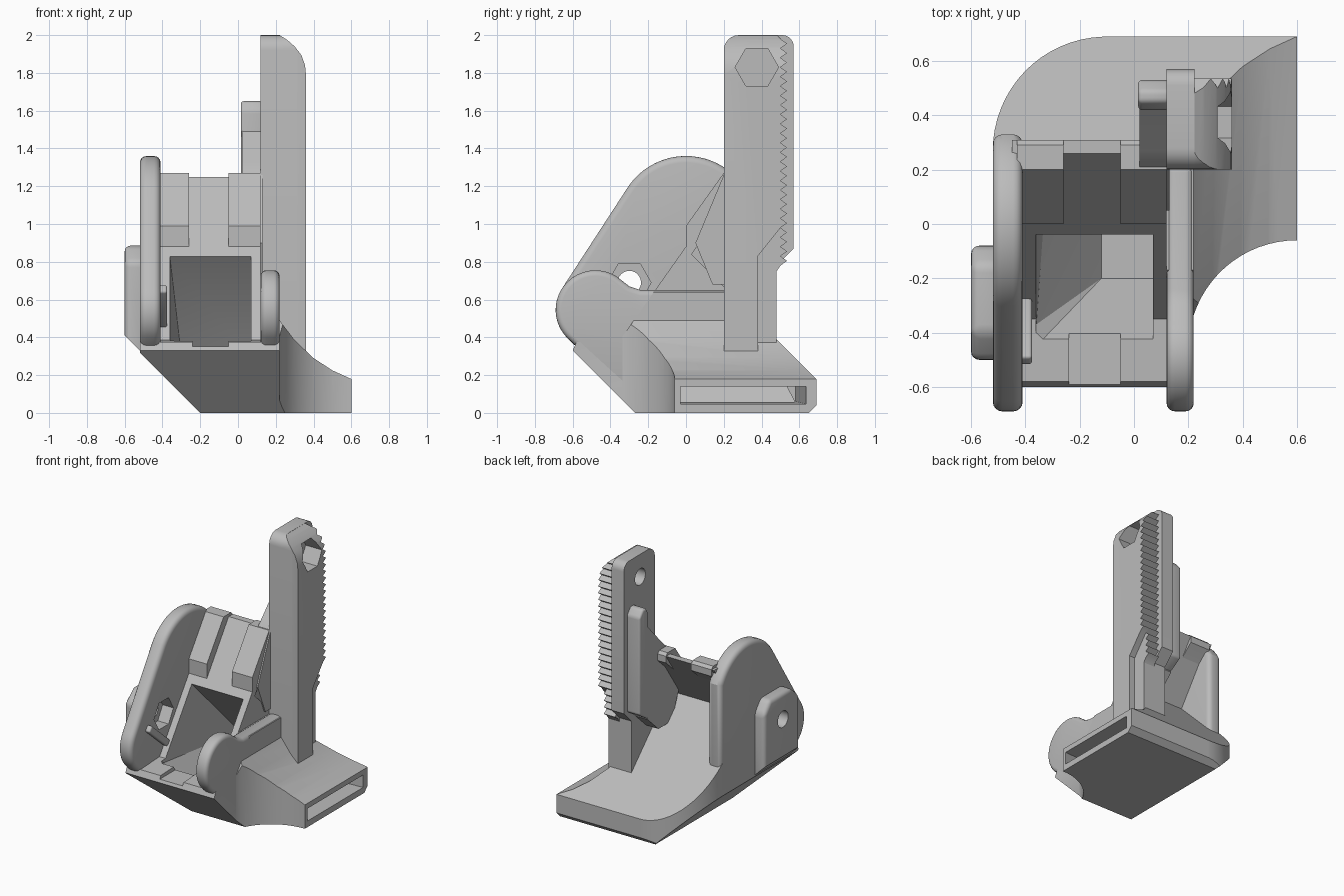
import bpy, bmesh
from math import sin, cos, radians
from mathutils import Vector

if "Cube" in bpy.data.objects:
    bpy.data.objects.remove(bpy.data.objects["Cube"], do_unlink=True)

grey = bpy.data.materials.new("light_grey")
grey.use_nodes = True
grey.diffuse_color = (0.5, 0.5, 0.5, 1)
grey.node_tree.nodes["Principled BSDF"].inputs["Base Color"].default_value = (0.5, 0.5, 0.5, 1)
parts = []


def activate(ob):
    bpy.ops.object.select_all(action='DESELECT')
    bpy.context.view_layer.objects.active = ob
    ob.select_set(True)


def finish(name, bm, keep=True):
    bmesh.ops.recalc_face_normals(bm, faces=bm.faces)
    me = bpy.data.meshes.new(name)
    bm.to_mesh(me)
    bm.free()
    me.materials.append(grey)
    ob = bpy.data.objects.new(name, me)
    bpy.context.collection.objects.link(ob)
    if keep:
        parts.append(ob)
    return ob


def prism(name, pts, axis, a, b, bevel=0, keep=True):
    """Extrude a flat profile along one axis from a to b."""
    place = {'x': lambda p, t: (t, p[0], p[1]),
             'y': lambda p, t: (p[0], t, p[1]),
             'z': lambda p, t: (p[0], p[1], t)}[axis]
    bm = bmesh.new()
    face = bm.faces.new([bm.verts.new(place(p, a)) for p in pts])
    ext = bmesh.ops.extrude_face_region(bm, geom=[face])
    shift = Vector(place((0, 0), b - a))
    bmesh.ops.translate(bm, vec=shift, verts=[v for v in ext["geom"] if isinstance(v, bmesh.types.BMVert)])
    ob = finish(name, bm, keep)
    if bevel:
        activate(ob)
        mod = ob.modifiers.new("round", 'BEVEL')
        mod.width, mod.segments, mod.limit_method = bevel, 4, 'ANGLE'
        bpy.ops.object.modifier_apply(modifier=mod.name)
    return ob


def hull(name, pts):
    bm = bmesh.new()
    for p in pts:
        bm.verts.new(p)
    res = bmesh.ops.convex_hull(bm, input=bm.verts)
    loose = {g for g in res["geom_interior"] if isinstance(g, bmesh.types.BMVert)}
    bmesh.ops.delete(bm, geom=list(loose), context='VERTS')
    return finish(name, bm, False)


def cut(ob, tool, op='DIFFERENCE', drop=True):
    activate(ob)
    mod = ob.modifiers.new("cut", 'BOOLEAN')
    mod.operation, mod.object, mod.solver = op, tool, 'EXACT'
    bpy.ops.object.modifier_apply(modifier=mod.name)
    if drop:
        bpy.data.objects.remove(tool, do_unlink=True)


def arc(cx, cy, r, a0, a1, n=10):
    angles = [radians(a0 + (a1 - a0) * i / n) for i in range(n + 1)]
    return [(cx + r * cos(a), cy + r * sin(a)) for a in angles]


def box(y0, y1, z0, z1):
    return [(y0, z0), (y1, z0), (y1, z1), (y0, z1)]


# Duct body with the tilted panel: side profile trimmed by plan and front outlines
side = [(-0.27, 0), (0.65, 0), (0.69, 0.04), (0.69, 0.18), (0.03, 0.84), (0.31, 1.25),
        (0.26, 1.25), (-0.35, 0.385), (-0.58, 0.375), (-0.6, 0.33)]
plan = ([(-0.52, -0.65), (0.22, -0.65)] + arc(0.6, -0.46, 0.4, 162, 90, 14)
        + [(0.6, 0.7), (-0.1, 0.69)] + arc(-0.1, 0.27, 0.42, 92, 180, 16))
front = [(-0.19, -0.01), (0.61, -0.01), (0.61, 0.175), (0.5, 0.225), (0.4, 0.29), (0.3, 0.385),
         (0.22, 0.49), (0.22, 0.64), (0.12, 0.64), (0.12, 1.3), (-0.45, 1.3), (-0.45, 0.6),
         (-0.53, 0.6), (-0.53, 0.33)]
body = prism("duct_body", side, 'x', -0.7, 0.7)
cut(body, prism("plan_trim", plan, 'z', -0.1, 1.4, keep=False), 'INTERSECT')
cut(body, prism("front_trim", front, 'y', -0.8, 0.8, keep=False), 'INTERSECT')

# Hollow duct from the panel window to the outlet slot
window = [(x, y, z) for x in (-0.36, 0.07)
          for y, z in ((-0.37, 0.36), (-0.03, 0.82), (-0.45, 0.42), (-0.11, 0.9))]
floor = [(x, y, 0.05) for x in (-0.12, 0.07) for y in (-0.2, 0.58)]
rear = [(x, 0.45, 0.3) for x in (-0.3, 0.07)]
cut(body, hull("intake_cut", window + floor + rear))
inner = [(0, y, z) for y in (-0.15, 0.58) for z in (0.06, 0.2)]
slot = [(0.65, y, z) for y in (-0.02, 0.64) for z in (0.045, 0.135)]
cut(body, hull("outlet_cut", inner + slot))
cut(body, prism("sill_notch", box(-0.7, -0.3, 0.352, 0.42), 'x', -0.24, -0.05, keep=False))

# Raised pads at the top of the panel
pad = [(0, 0.87), (0, 0.99), (0.2, 1.27), (0.29, 1.27), (0.31, 1.25), (0.31, 1.2), (0.2, 1.1)]
for label, a, b in (("right_pad", -0.43, -0.26), ("left_pad", -0.05, 0.12)):
    prism(label, pad, 'x', a, b)

# Tall side plate with its nut boss
tall = (arc(0, 0.99, 0.37, 27, 145, 20) + arc(-0.48, 0.545, 0.21, 145, 225, 12)
        + [(-0.56, 0.33), (0.33, 0.33)])
plate = prism("tall_side_plate", tall, 'x', -0.52, -0.41, 0.035)
boss = prism("nut_boss", [(-0.5, 0.3), (-0.08, 0.3), (-0.08, 0.8), (-0.15, 0.885), (-0.4, 0.885), (-0.5, 0.8)],
             'x', -0.6, -0.48, 0.03)
under = [(-0.7, 0.51), (-0.7, 0.1), (-0.29, 0.1)]
cut(boss, prism("boss_trim", under, 'y', -0.8, 0.4, keep=False))
hole = prism("hole_cut", arc(-0.3, 0.69, 0.062, 0, 345, 23), 'x', -0.8, -0.3, keep=False)
cut(plate, hole, drop=False)
cut(boss, hole)
nut = prism("nut_cut", arc(-0.3, 0.69, 0.115, 0, 300, 5), 'x', -0.5, -0.3, keep=False)
cut(plate, nut, drop=False)
cut(boss, nut)
prism("plate_rib", [(-0.52, 0.64), (-0.49, 0.68), (-0.27, 0.49), (-0.3, 0.45)], 'x', -0.43, -0.375, 0.012)

# Low side plate with rounded front lobe
low = ([(0.22, 0.3), (0.22, 0.65), (-0.24, 0.65), (-0.3, 0.67)]
       + arc(-0.48, 0.545, 0.21, 58, 225, 20) + [(-0.3, 0.1), (0, 0.25)])
prism("low_side_plate", low, 'x', 0.12, 0.22, 0.03)

# Upright arm: back plate, toothed layers and end rounding
prism("arm_plate", [(0.2, 0.25), (0.48, 0.25), (0.48, 0.78), (0.57, 0.87)]
      + arc(0.51, 1.94, 0.06, 0, 90, 6) + arc(0.28, 1.92, 0.08, 90, 180, 6), 'x', 0.12, 0.222)


def teeth(z0, z1, pitch=0.05):
    n = round((z1 - z0) / pitch)
    return [(0.5 if k % 2 == 0 else 0.535, z0 + k * pitch / 2) for k in range(2 * n + 1)]


top = [(0.48, 2.0)] + arc(0.28, 1.92, 0.08, 90, 180, 6)
inner_rack = prism("inner_rack", [(0.2, 0.25), (0.48, 0.25), (0.48, 0.75)] + teeth(0.78, 1.98) + top,
                   'x', 0.22, 0.312)
outer_rack = prism("outer_rack", [(0.2, 0.25), (0.38, 0.25), (0.38, 0.83)] + teeth(0.98, 1.98) + top,
                   'x', 0.31, 0.36)
rounding = prism("end_trim", [(0.21, 2.0), (0.22, 2.0), (0.26, 1.975), (0.3, 1.94), (0.335, 1.895),
                              (0.355, 1.84), (0.36, 1.79), (0.5, 1.79), (0.5, 2.1), (0.21, 2.1)],
                 'y', 0, 0.8, keep=False)
arm_nut = prism("arm_nut_cut", arc(0.375, 1.83, 0.115, 0, 300, 5), 'x', 0.2225, 0.5, keep=False)
arm_hole = prism("arm_hole_cut", arc(0.375, 1.83, 0.062, 0, 345, 23), 'x', 0, 0.5, keep=False)
for rack in (inner_rack, outer_rack):
    cut(rack, rounding, drop=False)
    cut(rack, arm_nut, drop=False)
cut(bpy.data.objects["arm_plate"], arm_hole)
for tool in (rounding, arm_nut):
    bpy.data.objects.remove(tool, do_unlink=True)

# Guide rail and the gusset tying the panel to the arm
prism("guide_rail", [(0.42, 0.8), (0.53, 0.87), (0.53, 1.6), (0.49, 1.65), (0.45, 1.65), (0.42, 1.6)],
      'x', 0.015, 0.13, 0.015)
prism("gusset", [(0.43, 1.5), (0.27, 1.33), (0.2, 1.26), (0.05, 0.9), (0.14, 0.68), (0.3, 0.68), (0.43, 0.8)],
      'x', 0.02, 0.13)

for ob in parts:
    activate(ob)
    bpy.ops.object.shade_smooth_by_angle(angle=radians(28))
